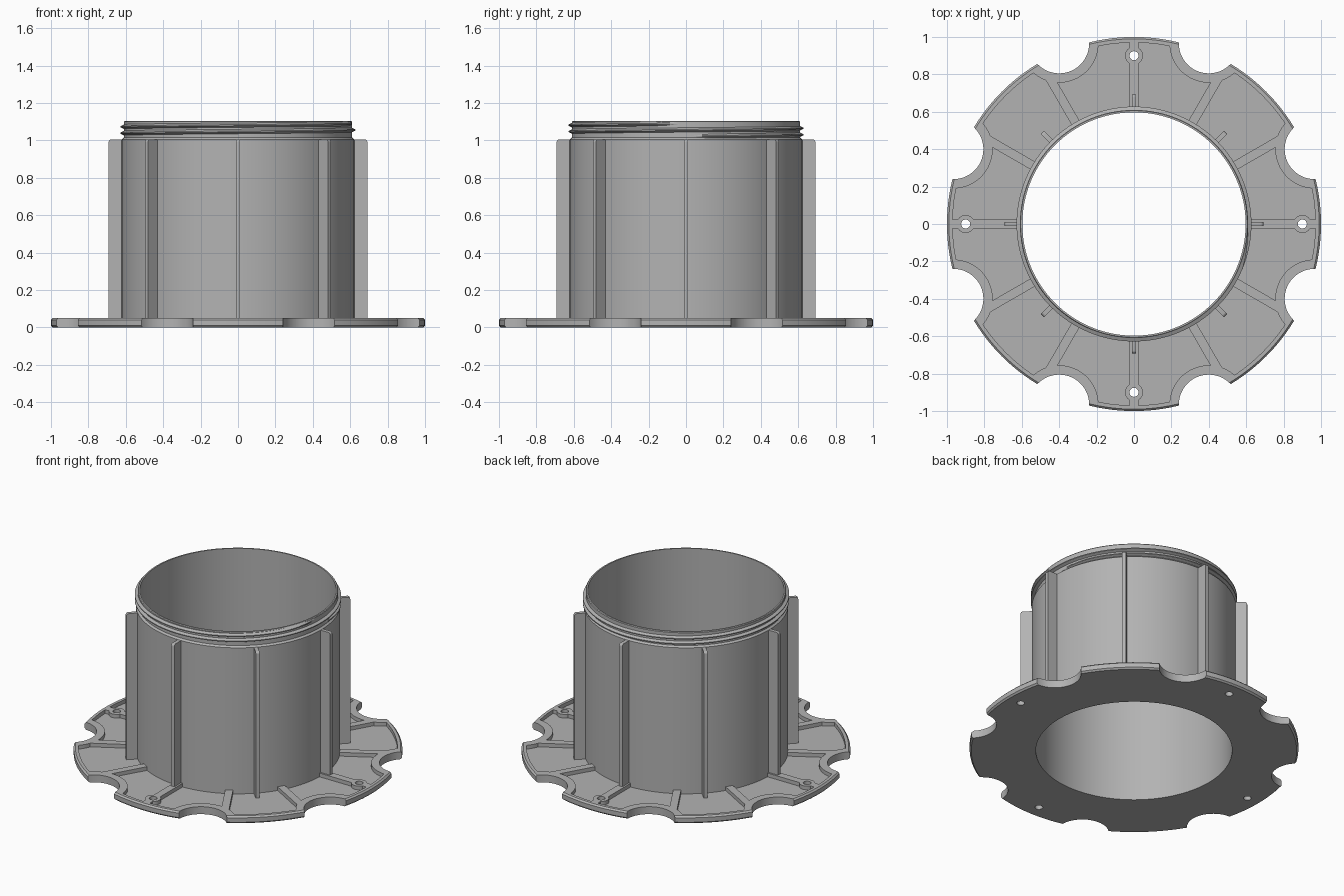
import bpy, bmesh, math
from math import pi, cos, sin, radians
from mathutils import Matrix, Vector

cube = bpy.data.objects.get("Cube")
if cube:
    bpy.data.objects.remove(cube, do_unlink=True)

grey = bpy.data.materials.new("plain grey")
grey.use_nodes = True
COLOUR = (0.45, 0.45, 0.45, 1)
grey.diffuse_color = COLOUR
grey.node_tree.nodes["Principled BSDF"].inputs["Base Color"].default_value = COLOUR


def finish(name, bm, smooth=True):
    """Turn a bmesh into a coloured object."""
    bmesh.ops.recalc_face_normals(bm, faces=bm.faces)
    mesh = bpy.data.meshes.new(name)
    bm.to_mesh(mesh)
    bm.free()
    obj = bpy.data.objects.new(name, mesh)
    bpy.context.collection.objects.link(obj)
    mesh.materials.append(grey)
    if smooth:
        shade(obj)
    return obj


def shade(obj):
    bpy.ops.object.select_all(action='DESELECT')
    obj.select_set(True)
    bpy.context.view_layer.objects.active = obj
    bpy.ops.object.shade_smooth_by_angle(angle=radians(25))


def lathe(name, profile, steps=128, smooth=True):
    """Spin a closed (radius, z) outline round the z axis."""
    bm = bmesh.new()
    rings = [[bm.verts.new((r * cos(2 * pi * i / steps), r * sin(2 * pi * i / steps), z))
              for r, z in profile] for i in range(steps)]
    n = len(profile)
    for i in range(steps):
        a, b = rings[i], rings[(i + 1) % steps]
        for j in range(n):
            k = (j + 1) % n
            bm.faces.new((a[j], b[j], b[k], a[k]))
    return finish(name, bm, smooth)


def cylinders(name, angles, distance, radius, low, high, sides=64):
    """Upright cylinders spread round the z axis."""
    bm = bmesh.new()
    for a in angles:
        place = Matrix.Translation((distance * cos(a), distance * sin(a), (low + high) / 2))
        bmesh.ops.create_cone(bm, cap_ends=True, segments=sides, radius1=radius,
                              radius2=radius, depth=high - low, matrix=place)
    return finish(name, bm, False)


def boxes(name, angles, inner, outer, width, low, high):
    """Radial boxes spread round the z axis."""
    bm = bmesh.new()
    for a in angles:
        place = (Matrix.Rotation(a, 4, 'Z')
                 @ Matrix.Translation(((inner + outer) / 2, 0, (low + high) / 2))
                 @ Matrix.Diagonal((outer - inner, width, high - low, 1)))
        bmesh.ops.create_cube(bm, size=1, matrix=place)
    return finish(name, bm, False)


def cut(obj, cutter):
    """Subtract the cutter from the object, then drop the cutter."""
    mod = obj.modifiers.new("cut", 'BOOLEAN')
    mod.operation = 'DIFFERENCE'
    mod.solver = 'EXACT'
    mod.object = cutter
    bpy.context.view_layer.objects.active = obj
    bpy.ops.object.modifier_apply(modifier=mod.name)
    bpy.data.objects.remove(cutter, do_unlink=True)


def spread(count, start=0.0):
    return [start + 2 * pi * i / count for i in range(count)]


def around_axes(offset):
    return [a + s * radians(offset) for a in spread(4) for s in (-1, 1)]


TOP, FLOOR = 0.05, 0.025
BODY, BORE = 0.622, 0.597
notches, axes = around_axes(22.5), spread(4)

# Recess: the hollow of the flange, less the rim, ribs and screw bosses
recess = lathe("recess_cutter", [(0.58, FLOOR), (0.97, FLOOR), (0.97, 0.1), (0.58, 0.1)],
               smooth=False)
cut(recess, cylinders("notch_rim", notches, 1.045, 0.21, -0.1, 0.2))
cut(recess, boxes("ribs", spread(12), 0.5, 1.1, 0.048, -0.1, 0.2))
cut(recess, cylinders("bosses", axes, 0.9, 0.048, -0.1, 0.2, 32))

# Flange with bevelled outer edge, scalloped notches and screw holes
flange = lathe("flange", [(0.615, 0), (0.99, 0), (1, 0.01), (1, 0.04), (0.99, TOP), (0.615, TOP)],
               steps=160, smooth=False)
cut(flange, recess)
cut(flange, cylinders("notch_cutter", notches, 1.045, 0.16, -0.1, 0.2))
cut(flange, cylinders("hole_cutter", axes, 0.9, 0.024, -0.1, 0.2, 32))
shade(flange)

# Tube with a slimmer neck at the top
lathe("tube", [(BORE, 0), (BODY, 0), (BODY, 1.005), (0.61, 1.015),
               (0.61, 1.1), (0.606, 1.105), (BORE, 1.105)])

# Screw thread: a ridge wound round the neck
bm = bmesh.new()
TURNS, STEPS, PITCH = 2, 96, 0.034
section = [(0.606, -0.014), (0.628, -0.003), (0.628, 0.003), (0.606, 0.014)]
rows = []
for i in range(TURNS * STEPS + 1):
    a = 2 * pi * i / STEPS
    fade = min(1, i / 6, (TURNS * STEPS - i) / 6)
    rows.append([bm.verts.new(((0.606 + (r - 0.606) * fade) * cos(a),
                               (0.606 + (r - 0.606) * fade) * sin(a),
                               1.022 + PITCH * i / STEPS + z)) for r, z in section])
for a, b in zip(rows, rows[1:]):
    for j in range(4):
        k = (j + 1) % 4
        bm.faces.new((a[j], b[j], b[k], a[k]))
bm.faces.new(rows[0])
bm.faces.new(rows[-1])
finish("screw_thread", bm)

# Upright fins with a rounded top corner
bm = bmesh.new()
outline = [(0.61, 0.02), (0.692, 0.02)]
outline += [(0.677 + 0.015 * cos(t * pi / 8), 0.99 + 0.015 * sin(t * pi / 8)) for t in range(5)]
outline += [(0.61, 1.005)]
for a in spread(8):
    turn = Matrix.Rotation(a, 3, 'Z')
    sides = [[bm.verts.new(turn @ Vector((r, y, z))) for r, z in outline]
             for y in (-0.012, 0.012)]
    bm.faces.new(sides[0])
    bm.faces.new(sides[1])
    for j in range(len(outline)):
        k = (j + 1) % len(outline)
        bm.faces.new((sides[0][j], sides[0][k], sides[1][k], sides[1][j]))
finish("fins", bm)
